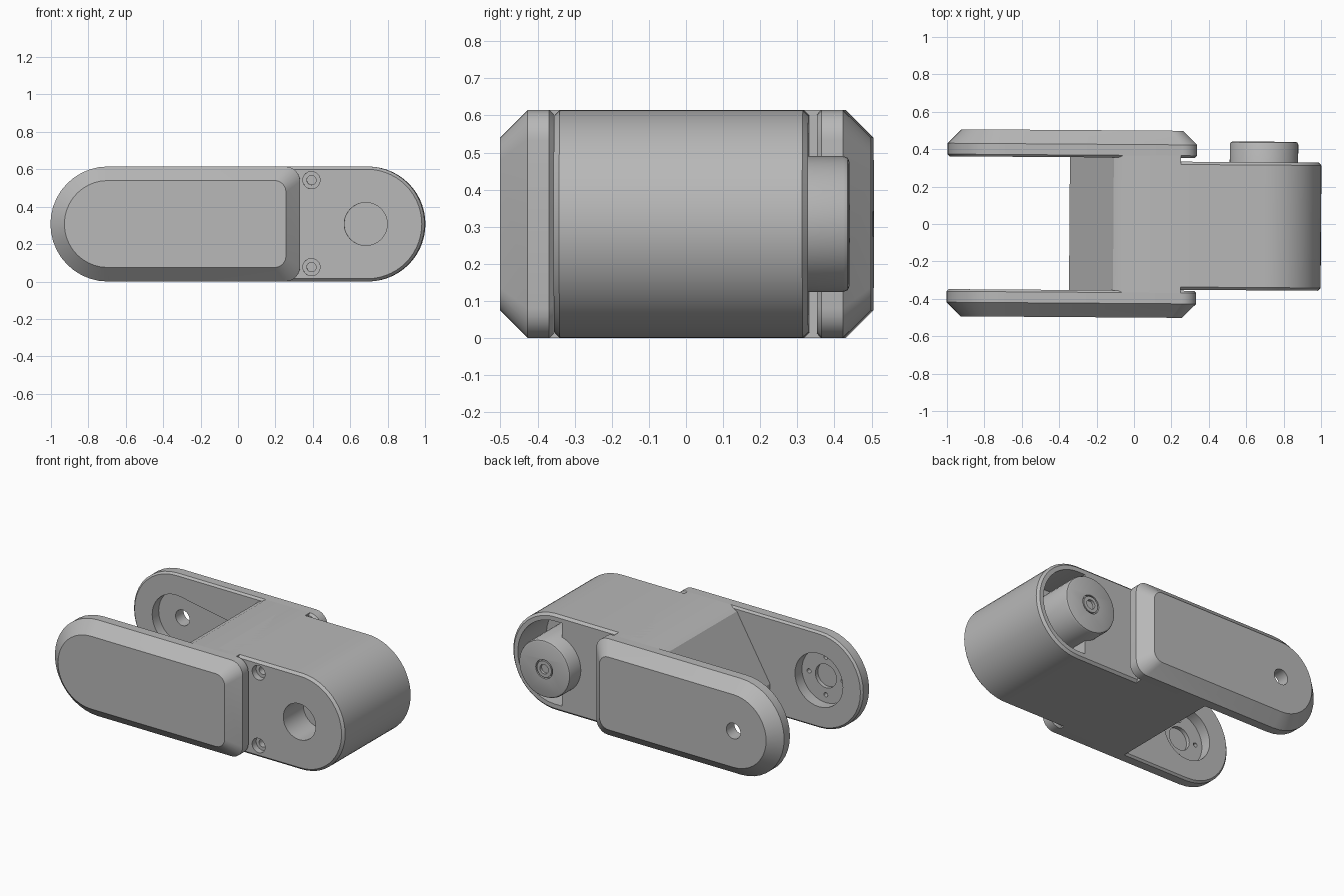
import bpy, bmesh
from math import sin, cos, pi, radians
from mathutils import Matrix

cube = bpy.data.objects.get("Cube")
if cube:
    bpy.data.objects.remove(cube, do_unlink=True)

grey = bpy.data.materials.new("plain grey")
grey.use_nodes = True
COLOUR = (0.48, 0.48, 0.48, 1)
grey.diffuse_color = COLOUR
grey.node_tree.nodes["Principled BSDF"].inputs["Base Color"].default_value = COLOUR

H = 0.6150          # overall height
MID = H / 2         # axis height, also the radius of the rounded ends
PIVOT = 1 - MID     # distance of each pivot from the centre


def arc(x, z, r, start, end, n=20):
    return [(x + r * cos(radians(start + (end - start) * i / n)),
             z + r * sin(radians(start + (end - start) * i / n))) for i in range(n + 1)]


def circle(x, z, r, n=40):
    return arc(x, z, r, 0, 360, n)[:-1]


def loft(name, rings):
    """Solid through (y, outline) rings with equal point counts."""
    bm = bmesh.new()
    loops = [[bm.verts.new((x, y, z)) for x, z in pts] for y, pts in rings]
    for a, b in zip(loops, loops[1:]):
        for i in range(len(a)):
            j = (i + 1) % len(a)
            bm.faces.new((a[i], a[j], b[j], b[i]))
    bm.faces.new(loops[0])
    bm.faces.new(loops[-1])
    bmesh.ops.recalc_face_normals(bm, faces=bm.faces)
    mesh = bpy.data.meshes.new(name)
    bm.to_mesh(mesh)
    bm.free()
    mesh.materials.append(grey)
    ob = bpy.data.objects.new(name, mesh)
    bpy.context.collection.objects.link(ob)
    return ob


def prism(name, pts, y0, y1):
    return loft(name, [(y0, pts), (y1, pts)])


def cut(ob, cutters):
    for c in cutters:
        mod = ob.modifiers.new("cut", 'BOOLEAN')
        mod.operation = 'DIFFERENCE'
        mod.solver = 'EXACT'
        mod.object = c
        dg = bpy.context.evaluated_depsgraph_get()
        mesh = bpy.data.meshes.new_from_object(ob.evaluated_get(dg))
        ob.modifiers.clear()
        ob.data = mesh
        bpy.data.objects.remove(c, do_unlink=True)


def plate_outline(inset):
    r, end = 0.08 - inset * 0.25, 0.335 - inset
    return (arc(-PIVOT, MID, MID - inset, 90, 270)
            + arc(end - r, inset + r, r, -90, 0, 6)
            + arc(end - r, H - inset - r, r, 0, 90, 6))


def side_plate(name, side):
    return loft(name, [(side * y, plate_outline(i)) for y, i in
                       ((0.355, 0.012), (0.367, 0), (0.425, 0), (0.5, 0.075))])


# Front side plate: round recess with a hub seat and four screw holes
front_plate = side_plate("front_plate", -1)
holes = [prism("hole", circle(-PIVOT + 0.12 * cos(a), MID + 0.12 * sin(a), 0.014, 12), -0.46, -0.40)
         for a in (k * pi / 2 for k in range(4))]
cut(front_plate, [prism("recess", circle(-PIVOT, MID, 0.17), -0.425, -0.3),
                  prism("seat", circle(-PIVOT, MID, 0.075), -0.45, -0.4)] + holes)

# Back side plate: tapered recess and through hole
back_plate = side_plate("back_plate", 1)
taper = arc(-PIVOT, MID, 0.17, 80, 280) + arc(-0.25, MID, 0.09, -80, 80)
cut(back_plate, [prism("recess", taper, 0.3, 0.42),
                 prism("bore", circle(-PIVOT, MID, 0.05), 0.3, 0.6)])

# Sloped web joining the two plates
web = prism("web", [(0.25, 0), (0.25, H), (-0.06, H), (-0.11, 0.59), (-0.15, 0.52),
                    (-0.345, 0.19), (-0.345, 0.15), (-0.23, 0)], -0.367, 0.367)


# Rounded housing with cavity, axle bore and screw holes
def housing_outline(inset):
    return arc(PIVOT, MID, MID - inset, -90, 90, 28) + [(0.1, H - inset), (0.1, inset)]


housing = loft("housing", [(y, housing_outline(i)) for y, i in
                           ((-0.35, 0.015), (-0.335, 0), (0.32, 0), (0.335, 0.015))])
cavity = [(0.645, MID - 0.265)] + arc(PIVOT, MID, 0.265, -90, 90, 28) + [(0.645, MID + 0.265)]
cutters = [prism("cavity", cavity, 0.05, 0.4),
           prism("bore", circle(PIVOT - 0.007, MID, 0.115), -0.4, -0.15)]
for z in (0.077, H - 0.073):
    cutters.append(prism("counterbore", circle(0.395, z, 0.046, 24), -0.4, -0.31))
    cutters.append(prism("screw_hole", circle(0.395, z, 0.025, 16), -0.33, -0.2))
cut(housing, cutters)

# Pivot cap with rounded rim and a raised ring around its screw hole
cap = loft("pivot_cap", [(y, circle(PIVOT, MID, r)) for y, r in
                         ((0.03, 0.183), (0.43, 0.183), (0.441, 0.178), (0.445, 0.168))])
cut(cap, [prism("ring_groove", circle(PIVOT, MID, 0.06, 24), 0.425, 0.5)])
ring = prism("cap_ring", circle(PIVOT, MID, 0.052, 24), 0.42, 0.445)
cut(ring, [prism("ring_hole", circle(PIVOT, MID, 0.03, 20), 0.428, 0.5)])

# Slight turn and smooth shading with sharp edges kept
parts = [front_plate, back_plate, web, housing, cap, ring]
bpy.ops.object.select_all(action='DESELECT')
for ob in parts:
    ob.data.transform(Matrix.Rotation(-0.007, 4, 'Z'))
    ob.select_set(True)
bpy.context.view_layer.objects.active = housing
bpy.ops.object.shade_smooth_by_angle(angle=radians(28))
